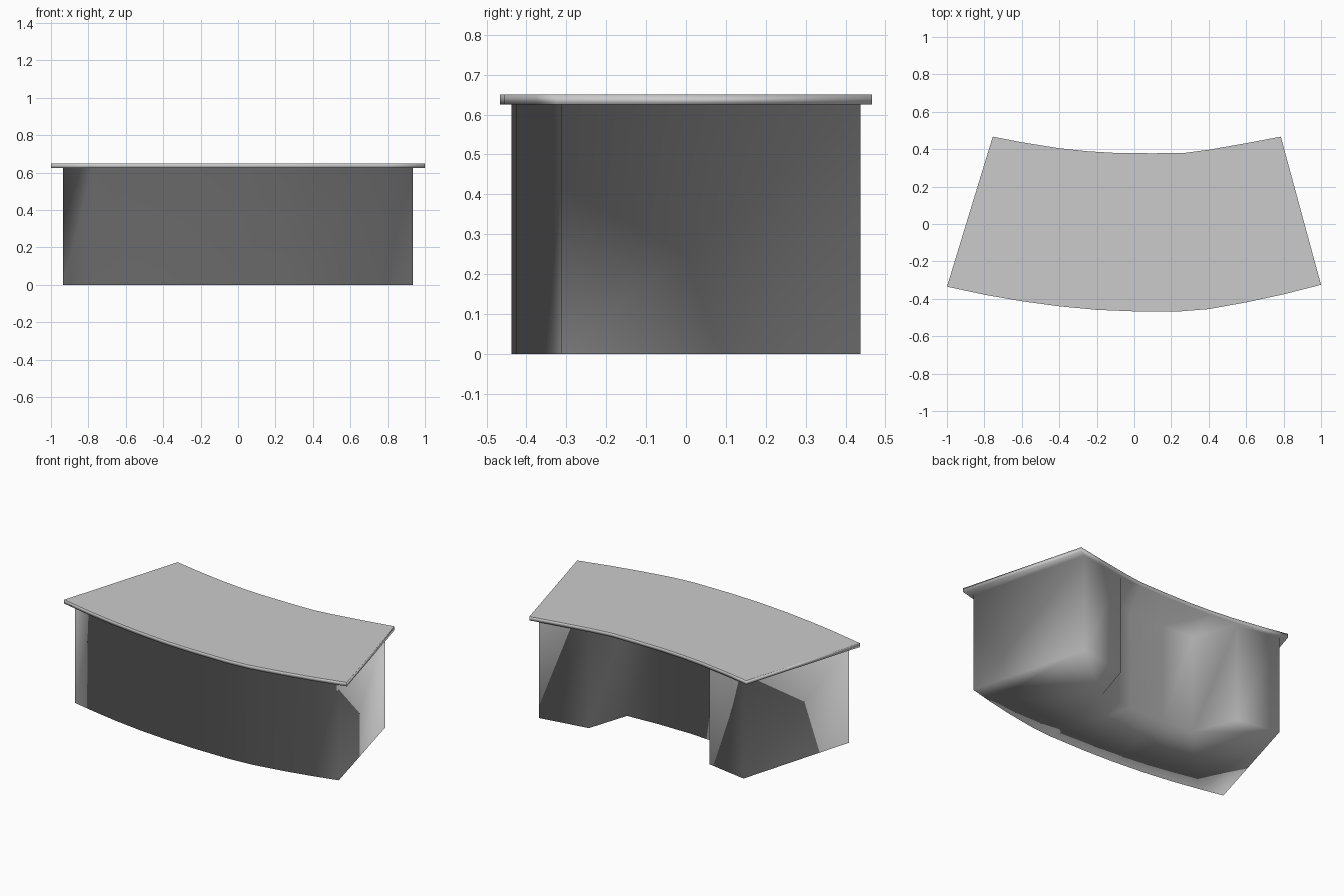
import bpy, bmesh

if "Cube" in bpy.data.objects:
    bpy.data.objects.remove(bpy.data.objects["Cube"])

FLOOR, UNDER, TOP = 0, .625, .65
bm = bmesh.new()


def ring(outline, z):
    """Closed loop of vertices at one height."""
    return [bm.verts.new((x, y, z)) for x, y in outline]


def walls(low, high):
    """Quads between two loops; returns nothing, edges are shared."""
    n = len(low)
    for i in range(n):
        j = (i + 1) % n
        bm.faces.new((low[i], low[j], high[j], high[i]))


def loop_edges(verts):
    return [bm.edges.get((verts[i - 1], verts[i])) for i in range(len(verts))]


# Plan outlines: overhanging top, and body with two pedestals and a kneehole
top_plan = [(-1, -.335), (-.8, -.378), (-.6, -.413), (-.4, -.44), (-.2, -.459),
            (0, -.467), (.25, -.467), (.4, -.455), (.6, -.419), (.8, -.376), (1, -.325),
            (.785, .467), (.6, .432), (.4, .397), (.27, .38), (.1, .378), (-.1, .38),
            (-.25, .389), (-.4, .405), (-.6, .437), (-.755, .467)]
body_plan = [(-.935, -.32), (-.78, -.353), (-.6, -.386), (-.4, -.413), (-.2, -.43),
             (0, -.438), (.25, -.438), (.4, -.426), (.6, -.392), (.78, -.353), (.935, -.313),
             (.738, .438), (.42, .385), (.335, .12), (.12, .108), (-.12, .108),
             (-.335, .125), (-.44, .39), (-.715, .438)]

# Body walls and floor
body_low, body_high = ring(body_plan, FLOOR), ring(body_plan, UNDER)
walls(body_low, body_high)
floor = bm.faces.new(body_low[::-1])

# Desk top: edge band and upper face with a soft rim
top_low, top_high = ring(top_plan, UNDER), ring(top_plan, TOP)
walls(top_low, top_high)
lid = bm.faces.new(top_high)
bmesh.ops.inset_individual(bm, faces=[lid], thickness=.05)

# Underside of the overhang, welded to the body
bmesh.ops.triangle_fill(bm, use_beauty=True, normal=(0, 0, -1),
                        edges=loop_edges(body_high) + loop_edges(top_low))

bmesh.ops.triangulate(bm, faces=[f for f in bm.faces if len(f.verts) > 4])
bmesh.ops.recalc_face_normals(bm, faces=bm.faces)
for f in bm.faces:
    f.smooth = True

mesh = bpy.data.meshes.new("curved_desk")
bm.to_mesh(mesh)
bm.free()
desk = bpy.data.objects.new("curved_desk", mesh)
bpy.context.collection.objects.link(desk)
